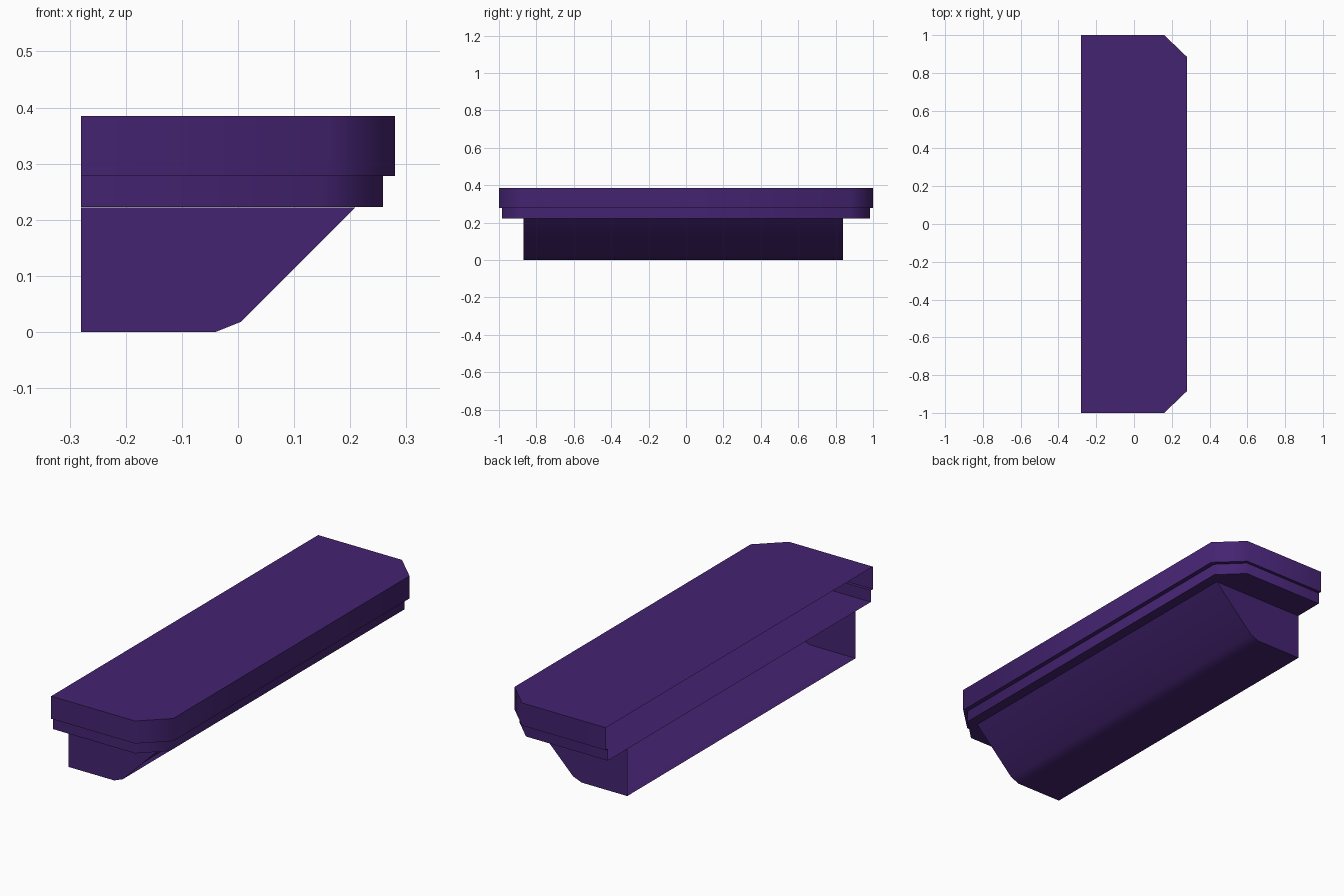
import bpy, bmesh, math

if "Cube" in bpy.data.objects:
    bpy.data.objects.remove(bpy.data.objects["Cube"])

purple = bpy.data.materials.new("deep_purple")
purple.diffuse_color = (0.058, 0.017, 0.165, 1)
purple.use_nodes = True
purple.node_tree.nodes["Principled BSDF"].inputs["Base Color"].default_value = purple.diffuse_color


def make_object(name, bm):
    bmesh.ops.remove_doubles(bm, verts=bm.verts, dist=1e-5)
    bmesh.ops.recalc_face_normals(bm, faces=bm.faces)
    mesh = bpy.data.meshes.new(name)
    bm.to_mesh(mesh)
    bm.free()
    mesh.materials.append(purple)
    ob = bpy.data.objects.new(name, mesh)
    bpy.context.collection.objects.link(ob)
    bpy.ops.object.select_all(action='DESELECT')
    ob.select_set(True)
    bpy.context.view_layer.objects.active = ob
    bpy.ops.object.shade_smooth_by_angle(angle=math.radians(50))


def outline(x_max, y_max, x_cut, y_cut):
    # open path round the shelf, the back edge at x = BACK stays open
    return [(BACK, -y_max), (x_cut, -y_max), (x_max, -y_cut),
            (x_max, y_cut), (x_cut, y_max), (BACK, y_max)]


BACK = -0.28
OUTER = outline(0.28, 1.0, 0.16, 0.885)
INNER = outline(0.258, 0.985, 0.15, 0.88)

# stepped shelf: hollow shell, open towards the wall side
bm = bmesh.new()
rings = [[bm.verts.new((x, y, z)) for x, y in path]
         for path, z in ((OUTER, 0.385), (OUTER, 0.278), (INNER, 0.278), (INNER, 0.223))]
for a, b in zip(rings, rings[1:]):
    for i in range(5):
        bm.faces.new((a[i], a[i + 1], b[i + 1], b[i]))
bm.faces.new(rings[0])
bm.faces.new(rings[-1])
make_object("stepped_shelf", bm)

# sloped support below: two end walls, floor and slanted front, open at the back
PROFILE = [(BACK, 0), (-0.04, 0), (0.005, 0.018), (0.209, 0.2215)]
bm = bmesh.new()
ends = [[bm.verts.new((x, y, z)) for x, z in PROFILE + [(BACK, 0.2215)]]
        for y in (-0.87, 0.84)]
for i in range(3):
    bm.faces.new((ends[0][i], ends[0][i + 1], ends[1][i + 1], ends[1][i]))
for end in ends:
    bm.faces.new(end)
make_object("sloped_support", bm)
